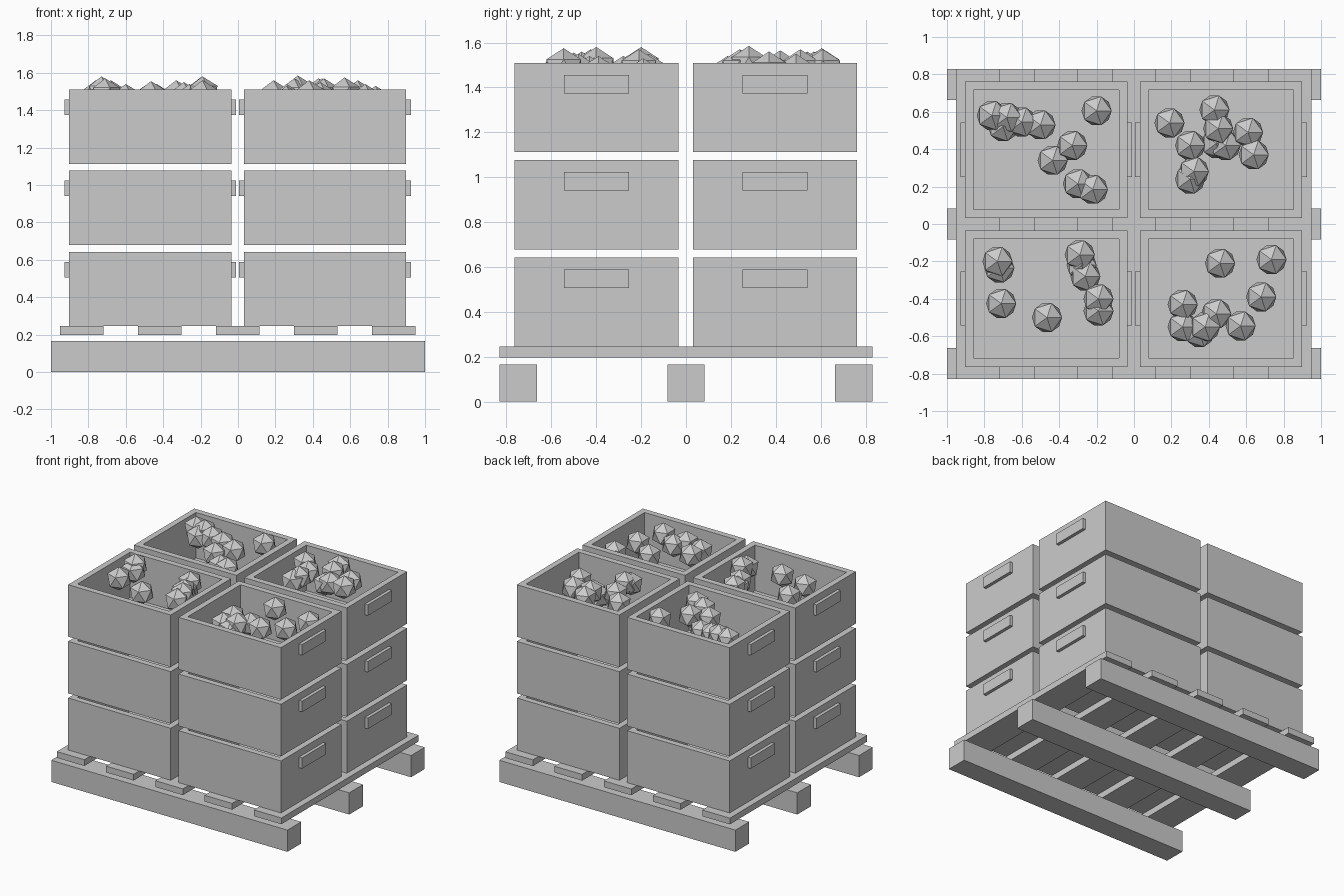
import bpy, bmesh
from mathutils import Matrix

if "Cube" in bpy.data.objects:
    bpy.data.objects.remove(bpy.data.objects["Cube"])


def make_object(name, bm):
    mesh = bpy.data.meshes.new(name)
    bm.to_mesh(mesh)
    bm.free()
    obj = bpy.data.objects.new(name, mesh)
    bpy.context.collection.objects.link(obj)
    return obj


def add_box(bm, centre, size):
    m = Matrix.Translation(centre) @ Matrix.Diagonal((*size, 1))
    return bmesh.ops.create_cube(bm, size=1, matrix=m)["verts"]


def box(name, centre, size):
    bm = bmesh.new()
    add_box(bm, centre, size)
    return make_object(name, bm)


# pallet: three long runners and five cross slats
for i, y in enumerate((-0.747, 0, 0.747)):
    box(f"pallet_runner_{i + 1}", (0, y, 0.083), (2, 0.166, 0.166))
for i in range(5):
    box(f"pallet_slat_{i + 1}", ((i - 2) * 0.417 - 0.002, 0, 0.221), (0.233, 1.66, 0.048))

# crates: open box with a thick wall, plus a grip block on each end
L, W, H, WALL, FLOOR = 0.868, 0.73, 0.398, 0.065, 0.05


def crate(name, x, y, z):
    bm = bmesh.new()
    add_box(bm, (x, y, z + H / 2), (L, W, H))
    bm.normal_update()
    top = max(bm.faces, key=lambda f: f.calc_center_median().z)
    bmesh.ops.inset_region(bm, faces=[top], thickness=WALL)
    hole = bmesh.ops.extrude_discrete_faces(bm, faces=[top])["faces"][0]
    bmesh.ops.translate(bm, verts=hole.verts, vec=(0, 0, FLOOR - H))
    for side in (-1, 1):
        add_box(bm, (x + side * (L / 2 + 0.0125), y, z + 0.303), (0.025, 0.29, 0.083))
    return make_object(name, bm)


for level in range(3):
    for x, side in ((-0.469, "left"), (0.465, "right")):
        for y, end in ((-0.3985, "front"), (0.3965, "back")):
            crate(f"crate_{end}_{side}_{level + 1}", x, y, 0.245 + level * 0.4335)

# low-poly fruit in the top crates: x, y and height of the top point
R = 0.09
FRUIT = {
    "back_left": [(-.76, .58, 1.56), (-.68, .57, 1.56), (-.70, .52, 1.53), (-.60, .545, 1.54),
                  (-.50, .53, 1.53), (-.20, .605, 1.575), (-.33, .42, 1.56), (-.435, .34, 1.54),
                  (-.30, .215, 1.53), (-.22, .185, 1.54)],
    "back_right": [(.19, .54, 1.56), (.43, .61, 1.57), (.45, .51, 1.57), (.61, .49, 1.55),
                   (.64, .37, 1.56), (.30, .42, 1.565), (.44, .43, 1.51), (.49, .42, 1.53),
                   (.32, .28, 1.585), (.30, .24, 1.57)],
    "front_left": [(-.73, -.20, 1.58), (-.72, -.235, 1.55), (-.71, -.425, 1.57), (-.465, -.50, 1.555),
                   (-.29, -.165, 1.55), (-.28, -.22, 1.52), (-.26, -.28, 1.54), (-.19, -.40, 1.58),
                   (-.19, -.465, 1.56)],
    "front_right": [(.46, -.21, 1.57), (.735, -.19, 1.53), (.68, -.39, 1.54), (.26, -.43, 1.54),
                    (.26, -.55, 1.53), (.44, -.48, 1.55), (.35, -.58, 1.52), (.38, -.55, 1.56),
                    (.57, -.545, 1.575)],
}
for where, spots in FRUIT.items():
    bm = bmesh.new()
    for x, y, top in spots:
        bmesh.ops.create_icosphere(bm, subdivisions=1, radius=R,
                                   matrix=Matrix.Translation((x, y, top - R)))
    make_object(f"fruit_{where}", bm)
